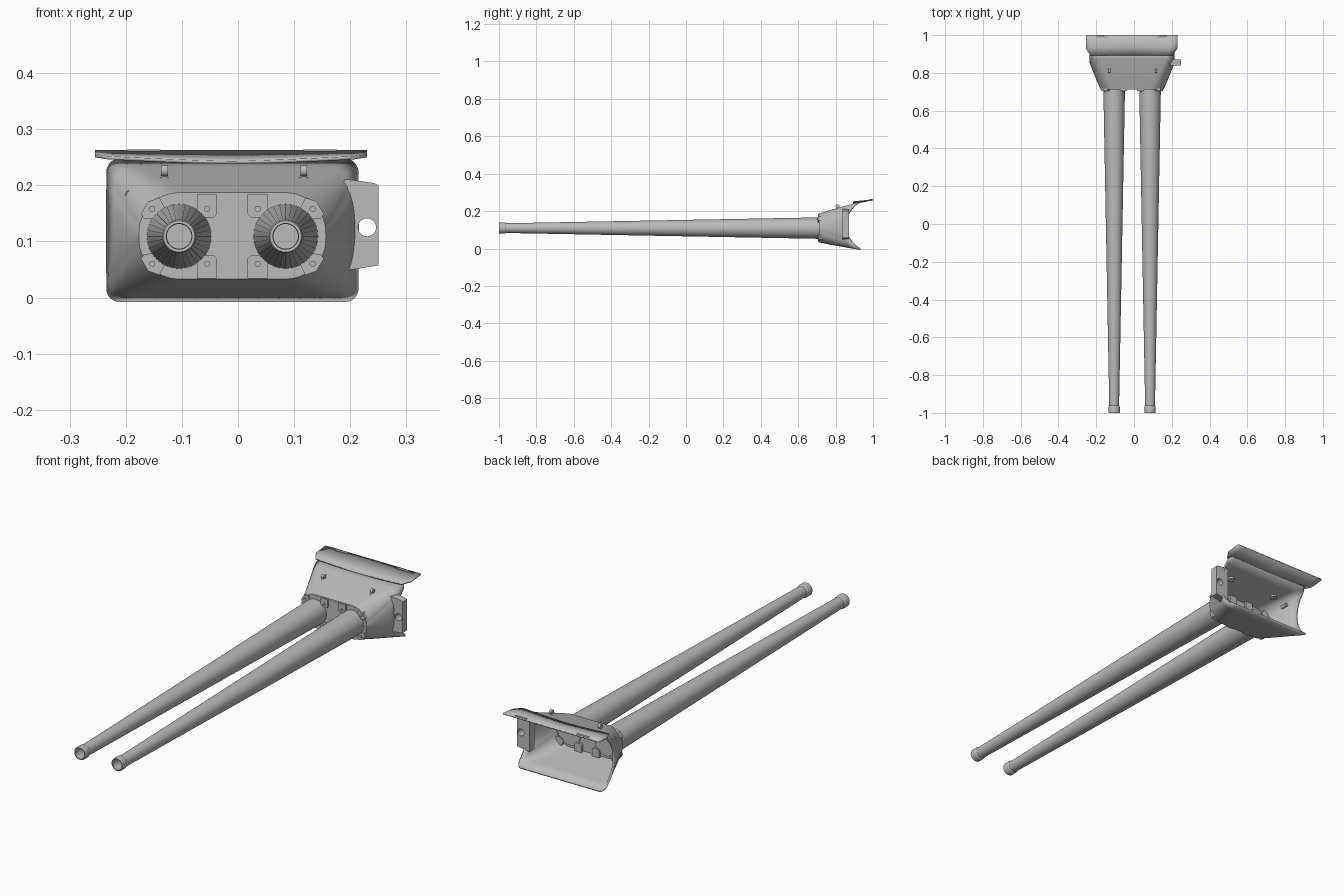
import bpy, bmesh, math
from mathutils import Matrix, Vector

if "Cube" in bpy.data.objects:
    bpy.data.objects.remove(bpy.data.objects["Cube"])

steel = bpy.data.materials.new("grey steel")
steel.diffuse_color = (0.5, 0.5, 0.5, 1)
steel.use_nodes = True
steel.node_tree.nodes["Principled BSDF"].inputs["Base Color"].default_value = steel.diffuse_color


def finish(bm, name, smooth=True, angle=30):
    bmesh.ops.recalc_face_normals(bm, faces=bm.faces)
    me = bpy.data.meshes.new(name)
    bm.to_mesh(me)
    bm.free()
    ob = bpy.data.objects.new(name, me)
    bpy.context.collection.objects.link(ob)
    me.materials.append(steel)
    if smooth:
        bpy.ops.object.select_all(action='DESELECT')
        ob.select_set(True)
        bpy.context.view_layer.objects.active = ob
        bpy.ops.object.shade_smooth_by_angle(angle=math.radians(angle))
    return ob


def lathe(name, profile, x, z, n=32):
    """Closed (radius, y) profile spun about an axis along y."""
    bm = bmesh.new()
    rings = []
    for r, y in profile:
        if r == 0:
            rings.append([bm.verts.new((x, y, z))] * n)
        else:
            rings.append([bm.verts.new((x + r * math.cos(math.tau * i / n), y,
                                        z + r * math.sin(math.tau * i / n))) for i in range(n)])
    for a, b in zip(rings, rings[1:]):
        for i in range(n):
            j = (i + 1) % n
            bm.faces.new(dict.fromkeys((a[i], a[j], b[j], b[i])))
    return finish(bm, name)


def prism(name, pts, y0, y1, smooth=False):
    """Outline in x, z pushed from y0 to y1."""
    bm = bmesh.new()
    a = [bm.verts.new((x, y0, z)) for x, z in pts]
    b = [bm.verts.new((x, y1, z)) for x, z in pts]
    bm.faces.new(a)
    bm.faces.new(b[::-1])
    for i in range(len(a)):
        j = (i + 1) % len(a)
        bm.faces.new((a[i], a[j], b[j], b[i]))
    return finish(bm, name, smooth)


def cylinder(name, p, q, r, n=16):
    p, q = Vector(p), Vector(q)
    bm = bmesh.new()
    m = Matrix.Translation((p + q) / 2) @ (q - p).to_track_quat('Z', 'Y').to_matrix().to_4x4()
    bmesh.ops.create_cone(bm, cap_ends=True, segments=n, radius1=r, radius2=r,
                          depth=(q - p).length, matrix=m)
    return finish(bm, name)


def rounded_rect(x0, x1, z0, z1, r, corner=8, side=10):
    """Rounded rectangle with the same point count for any size."""
    pts = []
    centres = [(x1 - r, z1 - r), (x0 + r, z1 - r), (x0 + r, z0 + r), (x1 - r, z0 + r)]
    for k, (cx, cz) in enumerate(centres):
        for i in range(corner + 1):
            a = math.pi / 2 * (k + i / corner)
            pts.append((cx + r * math.cos(a), cz + r * math.sin(a)))
        nx, nz = centres[(k + 1) % 4]
        a = math.pi / 2 * (k + 1)
        ox, oz = r * math.cos(a), r * math.sin(a)
        for i in range(1, side):
            t = i / side
            pts.append((cx + (nx - cx) * t + ox, cz + (nz - cz) * t + oz))
    return pts


def cut(ob, cutter):
    cutter.hide_render = True
    cutter.hide_set(True)
    m = ob.modifiers.new("cut", 'BOOLEAN')
    m.object, m.solver = cutter, 'EXACT'


# Mantlet shell: rounded front ring lofted to a wide rim with a concave back
def rim_y(z):
    return 0.858 + 0.14 - math.sqrt(0.14 ** 2 - (z - 0.122) ** 2) + 0.04 * max(0, 0.1 - z)


front = rounded_rect(-0.172, 0.152, 0.038, 0.182, 0.066)
back = rounded_rect(-0.228, 0.208, 0.0, 0.24, 0.016)
bm = bmesh.new()
rings = []
for t in (0, 0.25, 0.5, 0.75, 1):
    rings.append([bm.verts.new((a[0] + (b[0] - a[0]) * t, 0.718 + (rim_y(b[1]) - 0.718) * t,
                                a[1] + (b[1] - a[1]) * t)) for a, b in zip(front, back)])
for a, b in zip(rings, rings[1:]):
    for i in range(len(a)):
        j = (i + 1) % len(a)
        bm.faces.new((a[i], a[j], b[j], b[i]))
bm.faces.new(rings[0])
shell = finish(bm, "mantlet_shell", angle=35)
wall = shell.modifiers.new("wall", 'SOLIDIFY')
wall.thickness, wall.offset = 0.008, -1

# Front plate
prism("front_plate", rounded_rect(-0.172, 0.152, 0.04, 0.18, 0.069), 0.711, 0.724, True)

# Clamp lugs and their bolts, mirrored about the middle of the plate
CX, CZ = -0.01, 0.109
for sx in (-1, 1):
    for sz in (-1, 1):
        lug = [(0.027, 0.040), (0.033, 0.034), (0.057, 0.034), (0.063, 0.040),
               (0.063, 0.075), (0.027, 0.075)]
        prism("clamp_lug", [(CX + sx * x, CZ + sz * z) for x, z in lug], 0.705, 0.735)
        ear = [(0.118, 0.045), (0.130, 0.069), (0.150, 0.062), (0.163, 0.040),
               (0.158, 0.032), (0.138, 0.030)]
        prism("corner_lug", [(CX + sx * x, CZ + sz * z) for x, z in ear], 0.705, 0.735)
        for x in (0.045, 0.143):
            p = (CX + sx * x, CZ + sz * 0.049)
            cylinder("lug_bolt", (p[0], 0.700, p[1]), (p[0], 0.712, p[1]), 0.0055, 12)

# Twin tapered barrels with muzzle collars and open bores
for x in (-0.105, 0.085):
    lathe("barrel", [(0, 0.73), (0.058, 0.73), (0.057, 0.70), (0.026, -0.962), (0.029, -0.966),
                     (0.030, -0.972), (0.030, -0.997), (0.028, -1.0), (0.023, -1.0),
                     (0.022, -0.99), (0.022, -0.88), (0, -0.88)], x, CZ)

# Lifting eyes on the roof
for x in (-0.131, 0.117):
    cylinder("eye_base", (x, 0.815, 0.200), (x, 0.812, 0.216), 0.015)
    cylinder("eye_stem", (x, 0.812, 0.210), (x, 0.810, 0.224), 0.005, 12)
    cylinder("eye_head", (x - 0.006, 0.810, 0.226), (x + 0.006, 0.810, 0.226), 0.010)

# Sight port on the left cheek
port = lathe("sight_port", [(0, 0.83), (0.008, 0.83), (0.008, 0.797), (0.005, 0.797),
                            (0.005, 0.805), (0, 0.805)], -0.193, 0.183, 16)

# Side bracket with a round hole
bracket = prism("side_bracket", [(0.185, 0.047), (0.25, 0.057), (0.25, 0.20), (0.243, 0.204),
                                 (0.192, 0.211), (0.185, 0.205)], 0.838, 0.872)
cut(bracket, cylinder("bracket_hole_cutter", (0.23, 0.80, 0.125), (0.23, 0.90, 0.125), 0.016, 24))

# Roof visor: front edge sags toward the middle, back edge is level
bm = bmesh.new()
N = 16
rows = []
for y, hw, lift in ((0.892, 0.218, 0), (0.93, 0.2425, 0.35), (1.0, 0.2425, 1)):
    row = []
    for i in range(N + 1):
        u = 2 * i / N - 1
        z_front = 0.243 + 0.009 * abs(u) ** 1.3
        row.append(bm.verts.new((-0.0125 + hw * u, y, z_front + (0.263 - z_front) * lift)))
    rows.append(row)
for a, b in zip(rows, rows[1:]):
    for i in range(N):
        bm.faces.new((a[i], a[i + 1], b[i + 1], b[i]))
visor = finish(bm, "roof_visor")
plate = visor.modifiers.new("thickness", 'SOLIDIFY')
plate.thickness, plate.offset = 0.006, -1

# Small strips along the visor's back edge
for x in (-0.168, 0.146):
    prism("visor_strip", [(x - 0.03, 0.258), (x + 0.03, 0.258), (x + 0.03, 0.2635),
                          (x - 0.03, 0.2635)], 0.985, 0.996)
